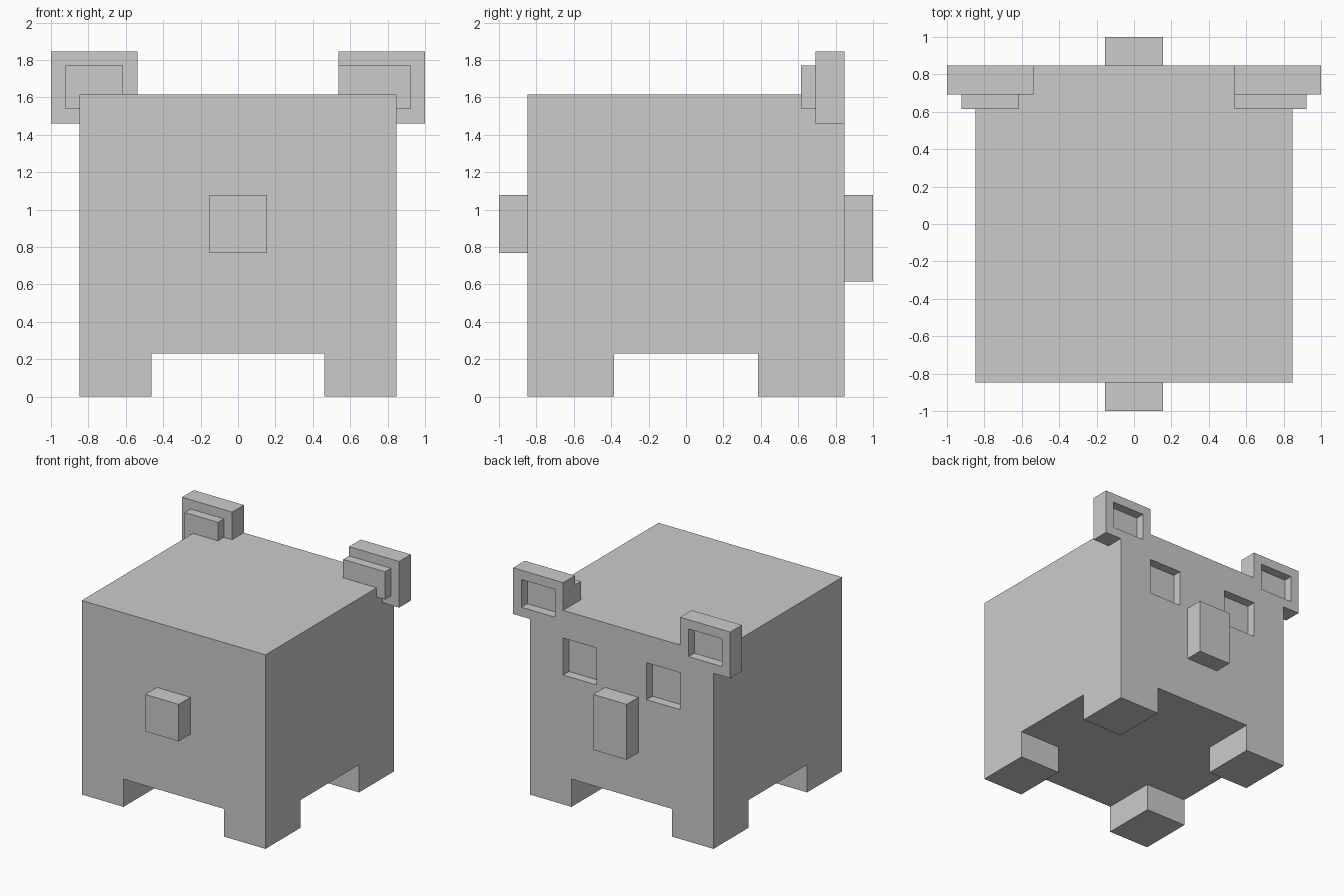
import bpy
import bmesh
from mathutils import Vector

if "Cube" in bpy.data.objects:
    bpy.data.objects.remove(bpy.data.objects["Cube"])

U = 2 / 26  # the model sits on a grid of 26 steps along its longest side


def boxes(name, *bounds):
    """One object made of boxes, each (x0, x1, y0, y1, z0, z1) in grid steps."""
    bm = bmesh.new()
    for x0, x1, y0, y1, z0, z1 in bounds:
        lo, hi = Vector((x0, y0, z0)) * U, Vector((x1, y1, z1)) * U
        for v in bmesh.ops.create_cube(bm, size=1)["verts"]:
            v.co = (lo + hi) / 2 + v.co * (hi - lo)
    mesh = bpy.data.meshes.new(name)
    bm.to_mesh(mesh)
    bm.free()
    obj = bpy.data.objects.new(name, mesh)
    bpy.context.collection.objects.link(obj)
    return obj


def carve(obj, cutter):
    mod = obj.modifiers.new("recess", "BOOLEAN")
    mod.operation = "DIFFERENCE"
    mod.solver = "EXACT"
    mod.object = cutter


# Cutter for eye sockets and ear hollows, on the +y face
cutter = boxes("recess_cutter",
               (3, 7, 10, 14, 14, 18), (-7, -3, 10, 14, 14, 18),
               (8, 12, 10, 14, 20, 23), (-12, -8, 10, 14, 20, 23))
cutter.hide_render = True
cutter.hide_viewport = True

# Body
carve(boxes("body", (-11, 11, -11, 11, 3, 21)), cutter)

# Nose on the face side, tail on the opposite side
boxes("nose", (-2, 2, 11, 13, 8, 14))
boxes("tail", (-2, 2, -13, -11, 10, 14))

# Legs, flush with the body corners
for side, x in (("left", -11), ("right", 6)):
    for end, y in (("front", -11), ("back", 5)):
        boxes(f"{end}_{side}_leg", (x, x + 5, y, y + 6, 0, 3))

# Ears, and the blocks behind them (the right one is a step wider)
for side, x in (("left", -13), ("right", 7)):
    carve(boxes(f"{side}_ear", (x, x + 6, 9, 11, 19, 24)), cutter)
boxes("left_ear_back", (-12, -8, 8, 9, 20, 23))
boxes("right_ear_back", (7, 12, 8, 9, 20, 23))
